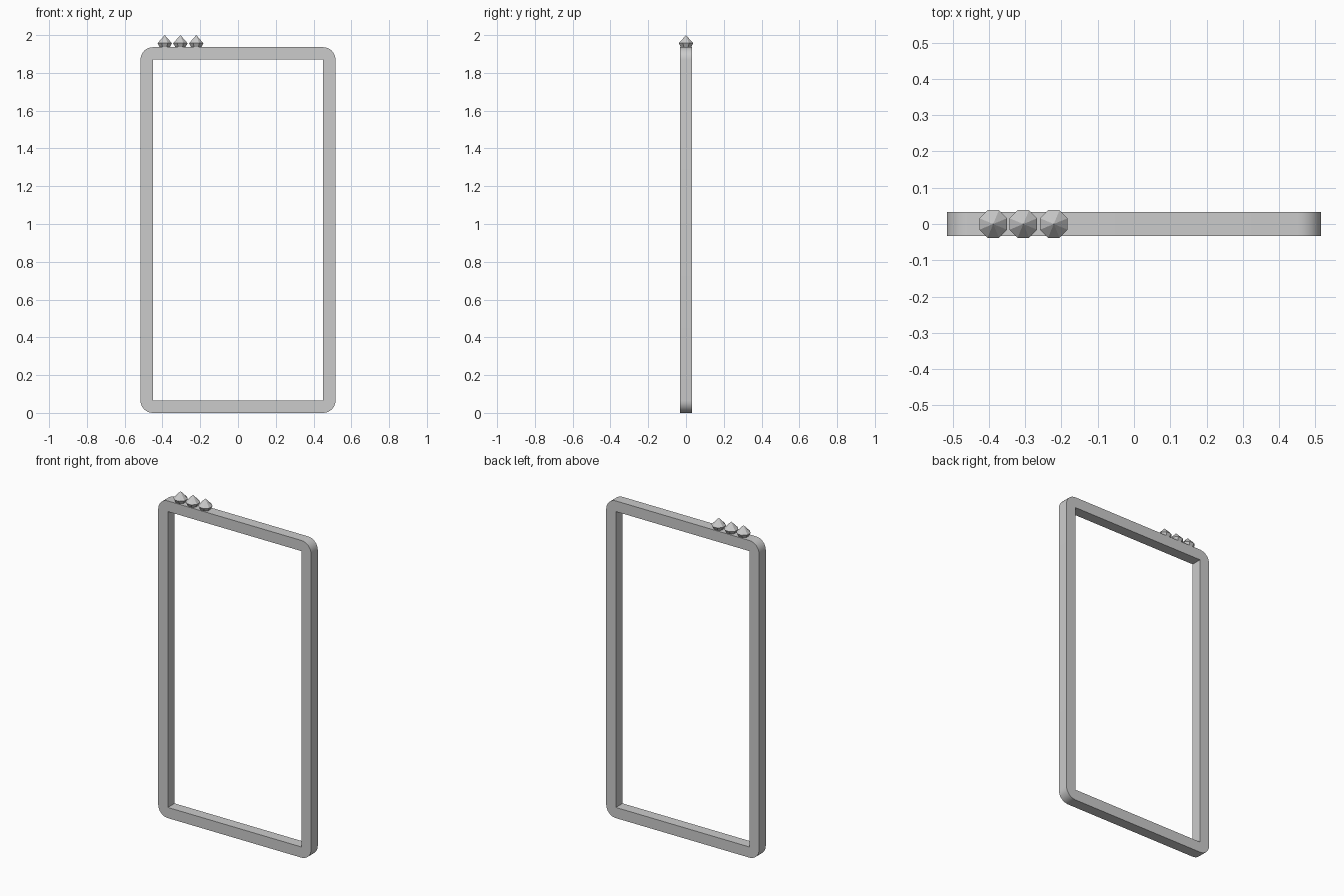
import bpy, bmesh
from math import pi, sin, cos, radians

if "Cube" in bpy.data.objects:
    bpy.data.objects.remove(bpy.data.objects["Cube"])

W, H, T, D, SEG = 0.516, 1.936, 0.065, 0.0325, 8   # half width, height, bar, half depth


def finish(bm, name):
    bmesh.ops.recalc_face_normals(bm, faces=bm.faces[:])
    me = bpy.data.meshes.new(name)
    bm.to_mesh(me)
    bm.free()
    ob = bpy.data.objects.new(name, me)
    bpy.context.collection.objects.link(ob)
    return ob


# Frame: square inner corners, each the centre of a rounded outer corner
bm = bmesh.new()
inner = [(W - T, H - T), (T - W, H - T), (T - W, T), (W - T, T)]
sides = []
for y in (-D, D):
    ins = [bm.verts.new((x, y, z)) for x, z in inner]
    arcs = []
    for k, (x, z) in enumerate(inner):
        angles = [(k + i / SEG) * pi / 2 for i in range(SEG + 1)]
        arcs.append([bm.verts.new((x + T * cos(a), y, z + T * sin(a))) for a in angles])
    for k in range(4):
        n = (k + 1) % 4
        bm.faces.new([ins[k]] + arcs[k])                          # corner
        bm.faces.new([ins[k], arcs[k][-1], arcs[n][0], ins[n]])   # straight bar
    sides.append((ins, sum(arcs, [])))
for front, back in zip(*sides):
    m = len(front)
    for i in range(m):
        j = (i + 1) % m
        bm.faces.new([front[i], front[j], back[j], back[i]])
frame = finish(bm, "frame")
bpy.context.view_layer.objects.active = frame
frame.select_set(True)
bpy.ops.object.shade_smooth_by_angle(angle=radians(30))

# Three faceted eight-sided studs on the top bar
R = 0.038 / cos(pi / 8)
for n, x in enumerate((-0.388, -0.305, -0.221)):
    bm = bmesh.new()
    rings = []
    for r, z in ((R * 0.68, H - 0.002), (R, 1.957)):
        rings.append([bm.verts.new((r * cos((i + .5) * pi / 4), r * sin((i + .5) * pi / 4), z))
                      for i in range(8)])
    tip = bm.verts.new((0, 0, 2.0))
    bm.faces.new(rings[0])
    for i in range(8):
        j = (i + 1) % 8
        bm.faces.new([rings[0][i], rings[0][j], rings[1][j], rings[1][i]])
        bm.faces.new([rings[1][i], rings[1][j], tip])
    finish(bm, f"stud_{n + 1}").location.x = x
